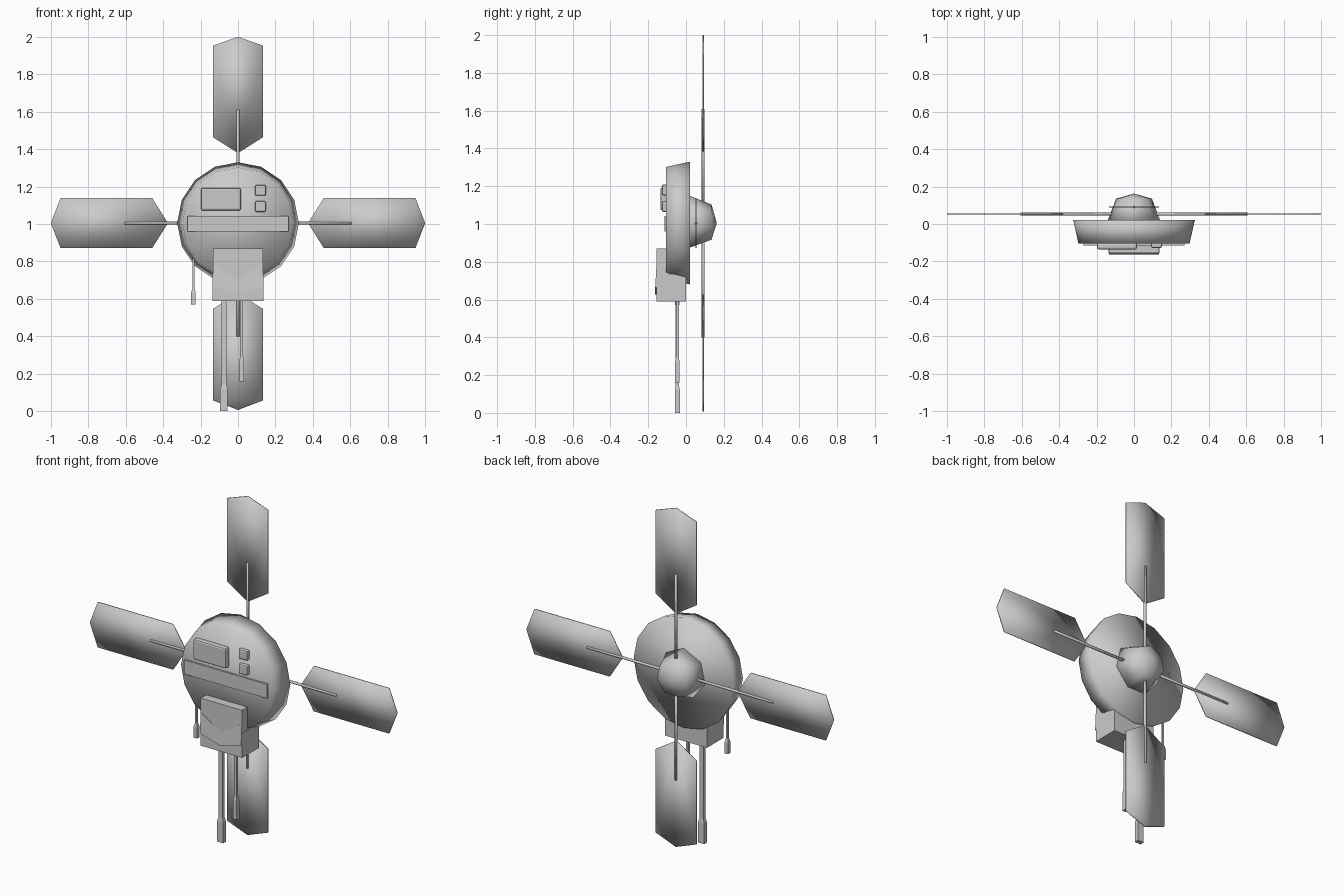
import bpy, bmesh, math
from mathutils import Matrix

if "Cube" in bpy.data.objects:
    bpy.data.objects.remove(bpy.data.objects["Cube"], do_unlink=True)

CZ = 1.005  # height of the body centre

grey = bpy.data.materials.new("light_grey")
grey.use_nodes = True
grey.diffuse_color = (0.6, 0.6, 0.6, 1)
grey.node_tree.nodes["Principled BSDF"].inputs["Base Color"].default_value = (0.6, 0.6, 0.6, 1)


def finish(name, bm, smooth=False):
    bmesh.ops.recalc_face_normals(bm, faces=bm.faces[:])
    mesh = bpy.data.meshes.new(name)
    bm.to_mesh(mesh)
    bm.free()
    for p in mesh.polygons:
        p.use_smooth = smooth
    mesh.materials.append(grey)
    obj = bpy.data.objects.new(name, mesh)
    bpy.context.collection.objects.link(obj)
    return obj


def box(name, x, y, z, bevel=0.0):
    """Box from (min, max) ranges, with an optional bevel."""
    bm = bmesh.new()
    bmesh.ops.create_cube(bm, size=1)
    for v in bm.verts:
        v.co = [sum(r) / 2 + c * (r[1] - r[0]) for r, c in zip((x, y, z), v.co)]
    if bevel:
        bmesh.ops.bevel(bm, geom=bm.edges[:], offset=bevel, segments=2,
                        profile=0.5, affect='EDGES')
    return finish(name, bm)


def turned(name, rings, sides, tip=None):
    """Rings of (radius, y) about the front-to-back axis, one corner on top."""
    bm = bmesh.new()
    loops = []
    for r, y in rings:
        angles = [2 * math.pi * i / sides for i in range(sides)]
        loops.append([bm.verts.new((r * math.sin(a), y, CZ + r * math.cos(a))) for a in angles])
    for a, b in zip(loops, loops[1:]):
        for i in range(sides):
            j = (i + 1) % sides
            bm.faces.new((a[i], a[j], b[j], b[i]))
    bm.faces.new(loops[0])
    if tip is None:
        bm.faces.new(loops[-1])
    else:
        t = bm.verts.new((0, tip, CZ))
        for i in range(sides):
            bm.faces.new((loops[-1][i], loops[-1][(i + 1) % sides], t))
    return finish(name, bm, True)


def plate(name, front, back_y, smooth=False, matrix=None):
    """Solid between an outline of (x, y, z) points and its copy at back_y."""
    bm = bmesh.new()
    f = [bm.verts.new(p) for p in front]
    b = [bm.verts.new((p[0], back_y, p[2])) for p in front]
    bm.faces.new(f)
    bm.faces.new(b)
    n = len(f)
    for i in range(n):
        j = (i + 1) % n
        bm.faces.new((f[i], f[j], b[j], b[i]))
    if matrix:
        bm.transform(matrix)
    return finish(name, bm, smooth)


# Body disc and rear hub
turned("body_disc", [(0.297, -0.105), (0.325, 0.022)], 16)
turned("rear_hub", [(0.146, 0.015), (0.098, 0.135)], 7, tip=0.163)

# Four paddles with their rods, turned around the body centre
paddles = [("top", 0, 0.091, 0.995), ("left", 90, 0.053, 1.0),
           ("bottom", 180, 0.091, 0.998), ("right", 270, 0.053, 1.0)]
for side, angle, y, tip in paddles:
    m = Matrix.Translation((0, y, CZ)) @ Matrix.Rotation(math.radians(angle), 4, 'Y')
    outline = [(0, tip), (0.133, 0.948), (0.133, 0.458),
               (0, 0.374), (-0.133, 0.458), (-0.133, 0.948)]
    plate(side + "_paddle", [(x, -0.003, z) for x, z in outline], 0.003, True, m)
    bm = bmesh.new()
    bmesh.ops.create_cone(bm, cap_ends=True, segments=8, radius1=0.008, radius2=0.008,
                          depth=0.55, matrix=m @ Matrix.Translation((0, 0, 0.33)))
    rod = finish(side + "_rod", bm, True)

# Front panel details
box("front_band", (-0.27, 0.27), (-0.115, -0.10), (0.96, 1.043))
box("front_screen", (-0.198, 0.016), (-0.136, -0.10), (1.072, 1.193), 0.01)
for name, z in (("upper_button", 1.18), ("lower_button", 1.093)):
    box(name, (0.091, 0.149), (-0.128, -0.10), (z - 0.029, z + 0.029), 0.008)

# Lower housing with its front plate and chevron flap
box("lower_housing", (-0.136, 0.136), (-0.155, 0.0), (0.59, 0.735))
box("housing_front_plate", (-0.134, 0.134), (-0.155, -0.09), (0.73, 0.87))
plate("chevron_flap", [(-0.134, -0.156, 0.787), (0, -0.156, 0.703), (0.134, -0.156, 0.787),
                       (0.134, -0.163, 0.665), (0, -0.163, 0.627), (-0.134, -0.163, 0.665)], -0.15)

# Hanging probes: name, x, stem half width, stem top, tip top, tip bottom, tip half width
probes = [("long_probe", -0.075, 0.013, 0.60, 0.12, 0.0, 0.020),
          ("short_probe", 0.02, 0.008, 0.60, 0.27, 0.16, 0.012),
          ("side_probe", -0.238, 0.005, 0.84, 0.633, 0.57, 0.012)]
for name, x, w, top, mid, low, t in probes:
    d, e = min(w, 0.009), min(t, 0.013)
    box(name + "_stem", (x - w, x + w), (-0.046 - d, -0.046 + d), (mid, top))
    tip = box(name + "_tip", (x - t, x + t), (-0.046 - e, -0.046 + e), (low, mid))
    # Narrow the shoulder of each tip into its stem
    shoulder = bmesh.new()
    shoulder.from_mesh(tip.data)
    cap = [f for f in shoulder.faces if f.normal.z > 0.9]
    cut = bmesh.ops.extrude_discrete_faces(shoulder, faces=cap)["faces"][0]
    for v in cut.verts:
        v.co.x = x + (v.co.x - x) * w / t
        v.co.y = -0.046 + (v.co.y + 0.046) * d / e
        v.co.z += 0.025
    shoulder.to_mesh(tip.data)
    shoulder.free()
